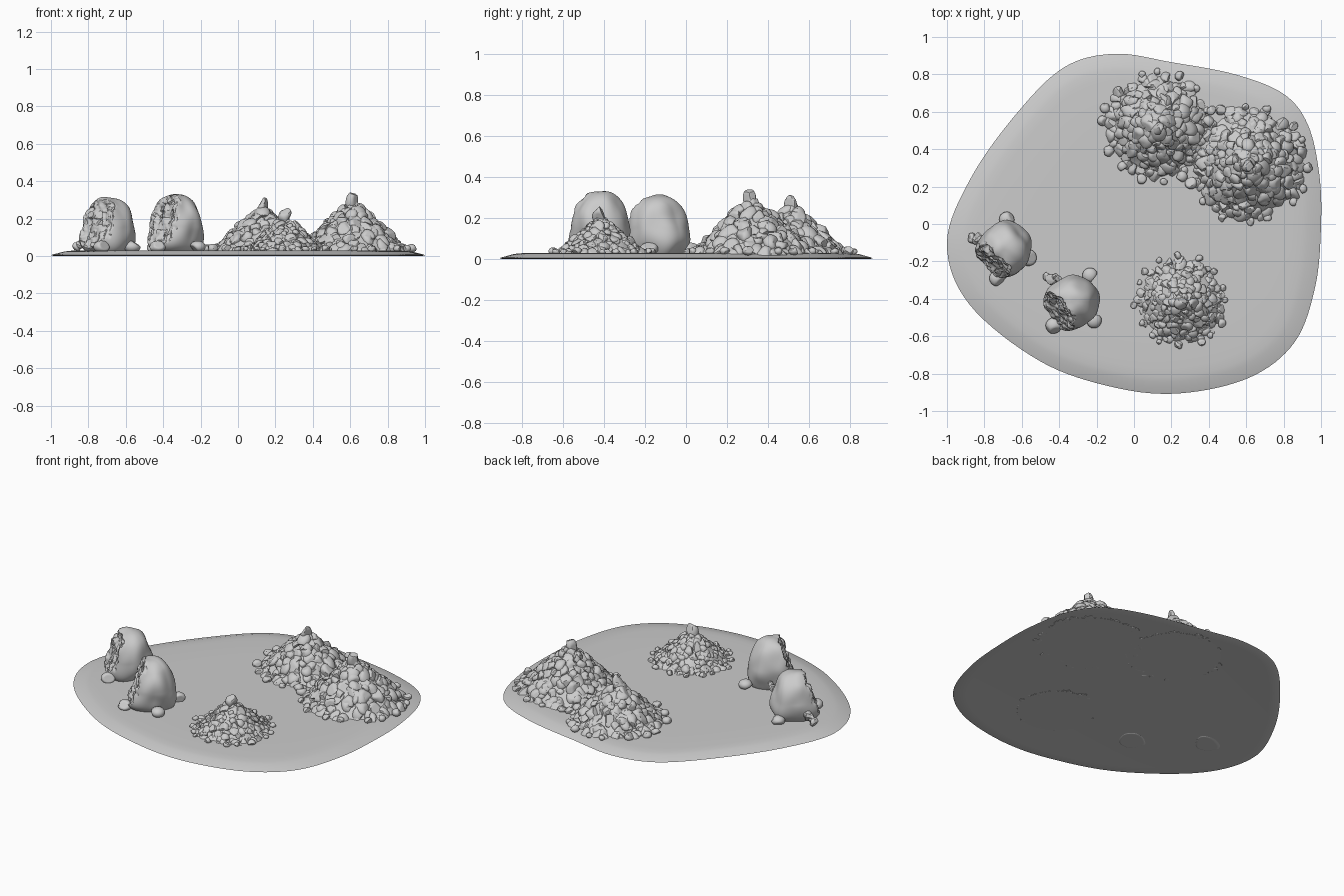
import bpy
import bmesh
import math
import random
from mathutils import Vector, Matrix, Euler, noise

random.seed(11)
cube = bpy.data.objects.get("Cube")
if cube:
    bpy.data.objects.remove(cube, do_unlink=True)

stone = bpy.data.materials.new("stone grey")
stone.use_nodes = True
stone.diffuse_color = (0.6, 0.6, 0.6, 1)
stone.node_tree.nodes["Principled BSDF"].inputs["Base Color"].default_value = stone.diffuse_color


def finish(name, bm, angle):
    """Turn a bmesh into a shaded object."""
    bmesh.ops.recalc_face_normals(bm, faces=bm.faces)
    mesh = bpy.data.meshes.new(name)
    bm.to_mesh(mesh)
    bm.free()
    mesh.materials.append(stone)
    obj = bpy.data.objects.new(name, mesh)
    bpy.context.collection.objects.link(obj)
    bpy.ops.object.select_all(action='DESELECT')
    obj.select_set(True)
    bpy.context.view_layer.objects.active = obj
    bpy.ops.object.shade_smooth_by_angle(angle=math.radians(angle))


def random_direction():
    return Vector([random.gauss(0, 1) for _ in range(3)]).normalized()


def add_rock(bm, centre, size, rotation, cuts):
    """A ball flattened by a few random planes, then sized and placed."""
    verts = bmesh.ops.create_icosphere(bm, subdivisions=3, radius=1)["verts"]
    planes = [(random_direction(), random.uniform(0.55, 0.85)) for _ in range(cuts)]
    place = Matrix.LocRotScale(centre, rotation, size)
    for v in verts:
        p = v.co.copy()
        for normal, offset in planes:
            p -= normal * max(0, p.dot(normal) - offset)
        v.co = place @ p
        v.co.z = max(v.co.z, 0)


def smooth_loop(points, steps):
    """Closed curve passing through all points."""
    loop, n = [], len(points)
    for i in range(n):
        a, b, c, d = (Vector(points[(i + k - 1) % n]) for k in range(4))
        for s in range(steps):
            t = s / steps
            loop.append(b + (c - a) * t / 2 + (a - b * 2.5 + c * 2 - d / 2) * t * t
                        + (b * 1.5 - a / 2 - c * 1.5 + d / 2) * t ** 3)
    return loop


# Ground slab with a softly rounded rim
outline = smooth_loop([(1, 0), (.99, .27), (.93, .53), (.8, .695), (.54, .8), (.2, .865), (-.1, .91),
                       (-.37, .84), (-.62, .6), (-.87, .25), (-1, -.1), (-.88, -.43),
                       (-.5, -.735), (-.1, -.875), (.25, -.905), (.62, -.82), (.86, -.63), (.97, -.33)], 8)
bm = bmesh.new()
rings = []
for scale, z in [(.93, .003), (.985, .001), (1, .005), (.985, .01), (.96, .016), (.93, .024),
                 (.9, .028), (.85, .031), (.6, .031)]:
    rings.append([bm.verts.new((p.x * scale, p.y * scale, z)) for p in outline])
for low, high in zip(rings, rings[1:]):
    for i in range(len(low)):
        j = (i + 1) % len(low)
        bm.faces.new((low[i], low[j], high[j], high[i]))
bm.faces.new(rings[0])
bm.faces.new(rings[-1])
finish("ground_slab", bm, 50)


def make_mound(name, x, y, radius, height, count, rock):
    """Rubble heap: a bumpy cone covered in angular stones."""
    bm = bmesh.new()
    power = 1.2
    levels, sides = 16, 60
    rings = []
    for k in range(levels):
        t = 1 - k / levels
        ring = []
        for s in range(sides):
            a = math.tau * s / sides
            p = Vector((x + radius * t * math.cos(a), y + radius * t * math.sin(a), 0))
            p.z = height * (1 - t ** power)
            if k:
                p.z += 0.015 * noise.noise(p * 25)
            ring.append(bm.verts.new(p))
        rings.append(ring)
    top = bm.verts.new((x, y, height))
    for low, high in zip(rings, rings[1:]):
        for s in range(sides):
            e = (s + 1) % sides
            bm.faces.new((low[s], low[e], high[e], high[s]))
    for s in range(sides):
        bm.faces.new((rings[-1][s], rings[-1][(s + 1) % sides], top))
    bm.faces.new(rings[0])

    # Slabs of stone spread evenly, half sunk in the slope
    golden = math.pi * (3 - math.sqrt(5))
    lean = math.atan2(height, radius)
    for i in range(count):
        t = math.sqrt((i + 0.5) / count)
        a = i * golden + random.uniform(-.2, .2)
        centre = Vector((x + radius * t * math.cos(a), y + radius * t * math.sin(a),
                         max(0.025, height * (1 - t ** power) - rock * .1)))
        turn = (Matrix.Rotation(a, 3, 'Z') @ Matrix.Rotation(lean, 3, 'Y')
                @ Euler([random.uniform(-.35, .35) for _ in range(3)]).to_matrix())
        s = rock * random.uniform(.7, 1.25)
        size = Vector((s * random.uniform(.9, 1.4), s, s * random.uniform(.5, .85)))
        add_rock(bm, centre, size, turn.to_quaternion(), 7)

    # Loose stones around the foot
    for i in range(16):
        a = math.tau * (i + random.uniform(-.3, .3)) / 16
        r = radius * random.uniform(1.02, 1.1)
        s = rock * random.uniform(.5, .9)
        add_rock(bm, Vector((x + r * math.cos(a), y + r * math.sin(a), .03 + s * .4)),
                 Vector((s, s, s * .8)), Euler((0, 0, a)).to_quaternion(), 4)

    # Pointed stone at the summit
    add_rock(bm, Vector((x, y - .01, height + .01)), Vector((.036, .032, .055)),
             Euler((.2, .2, .5)).to_quaternion(), 6)
    finish(name, bm, 35)


make_mound("rubble_mound_large", .61, .32, .3, .285, 175, .037)
make_mound("rubble_mound_back", .13, .52, .275, .25, 155, .036)
make_mound("rubble_mound_front", .25, -.415, .23, .2, 165, .027)


def make_boulder(name, x, y, height, break_angle, seed):
    """Blocky egg-shaped boulder with one rough broken side."""
    bm = bmesh.new()
    bmesh.ops.create_icosphere(bm, subdivisions=6, radius=1)
    out = Vector((math.cos(break_angle), math.sin(break_angle), 0))
    side = Vector((-out.y, out.x, 0))
    up = Vector((0, 0, 1))
    normal = (out + up * .36).normalized()
    shift = Vector((seed, seed * 2, 0))
    for v in bm.verts:
        n, t, z = v.co.dot(out), v.co.dot(side), v.co.z
        swell = sum(abs(c) ** 2.4 for c in (n, t, z)) ** (-1 / 2.4)
        swell *= 1 + 0.1 * noise.noise(v.co * 1.5 + shift)
        # Tapers upward across the break, stays wide along it
        p = (out * n * .145 * (1 - .24 * z) + side * t * .137 * (1 - .03 * z)
             + up * z * height * .52) * swell
        rough = (.022 * noise.noise(p * 13 + shift) + .01 * noise.noise(p * 40 + shift)
                 + .006 * noise.cell(p * 30 + shift))
        p -= normal * max(0, p.dot(normal) - .082 - rough)
        v.co = p + Vector((x, y, height * .49))
        v.co.z = max(v.co.z, 0)
    finish(name, bm, 40)


make_boulder("boulder_outer", -.695, -.14, .31, math.radians(226), 3)
make_boulder("boulder_inner", -.335, -.42, .325, math.radians(216), 8)

# Pebbles at the feet of the boulders
pebbles = [(-.68, .025), (-.565, -.18), (-.73, -.29), (-.235, -.275), (-.215, -.515), (-.43, -.545)]
for i, (px, py) in enumerate(pebbles):
    bm = bmesh.new()
    s = random.uniform(.038, .045)
    add_rock(bm, Vector((px, py, .05)), Vector((s, s, s * .75)), Euler((0, 0, i)).to_quaternion(), 2)
    finish(f"pebble_{i + 1}", bm, 60)

# Broken chips beside each rough face
for i, (px, py) in enumerate([(-.865, -.075), (-.46, -.285)]):
    bm = bmesh.new()
    for k in range(4):
        s = random.uniform(.022, .034)
        add_rock(bm, Vector((px + .018 * k, py - .01 * (k % 2), .05 + .012 * k)),
                 Vector((s, s, s)), Euler((k, i, k)).to_quaternion(), 8)
    finish(f"chips_{i + 1}", bm, 30)
